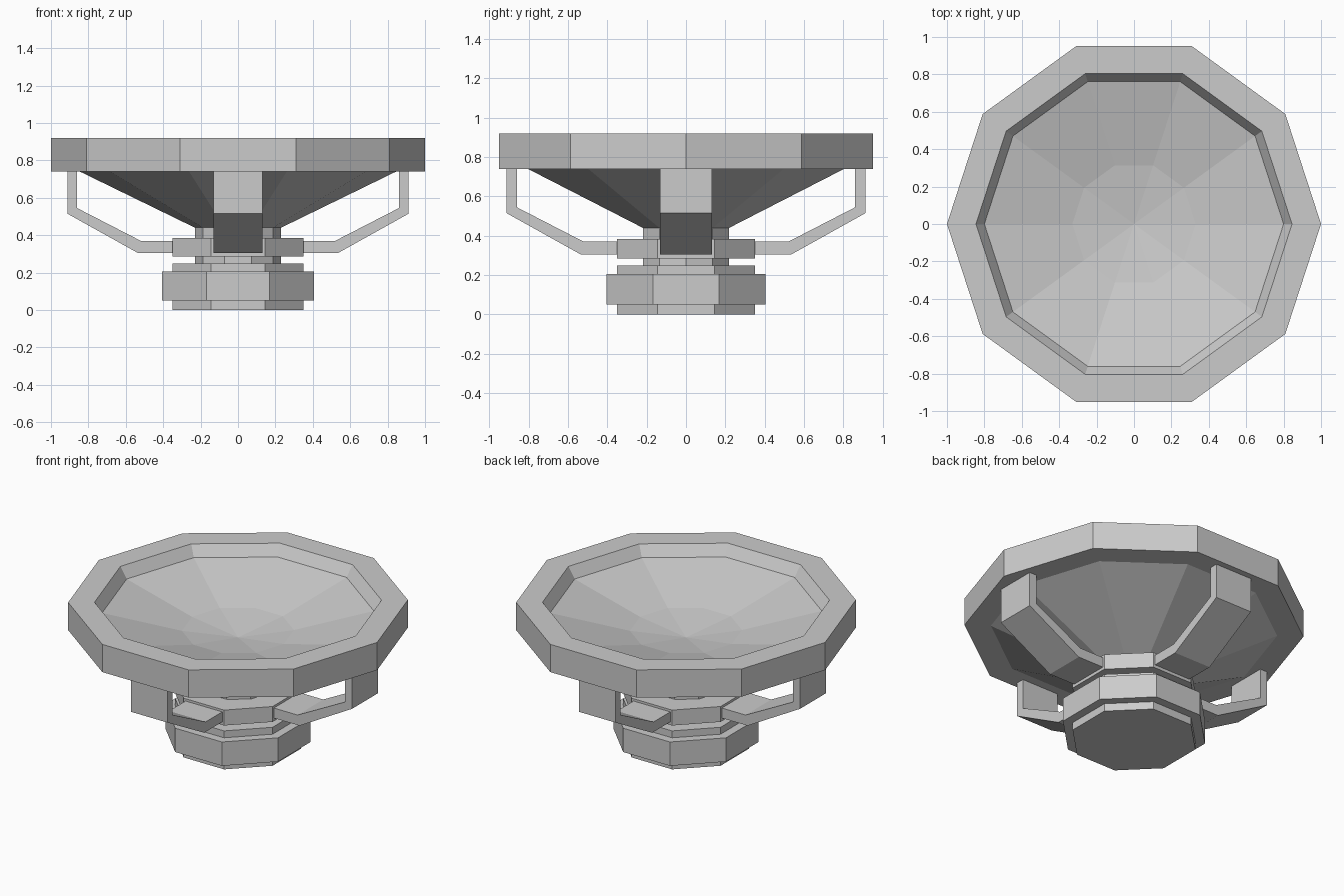
import bpy
import bmesh
from math import cos, sin, pi, tau

if "Cube" in bpy.data.objects:
    bpy.data.objects.remove(bpy.data.objects["Cube"], do_unlink=True)

grey = bpy.data.materials.new("light grey")
grey.use_nodes = True
grey.diffuse_color = (0.6, 0.6, 0.6, 1)
grey.node_tree.nodes["Principled BSDF"].inputs["Base Color"].default_value = (0.6, 0.6, 0.6, 1)


def finish(name, bm):
    bmesh.ops.recalc_face_normals(bm, faces=bm.faces)
    mesh = bpy.data.meshes.new(name)
    bm.to_mesh(mesh)
    bm.free()
    mesh.materials.append(grey)
    obj = bpy.data.objects.new(name, mesh)
    bpy.context.collection.objects.link(obj)
    return obj


def turned(name, profile, sides, turn=0.0):
    """Faceted solid from (radius, z) points; radius 0 makes a pole."""
    bm = bmesh.new()
    angles = [turn + tau * i / sides for i in range(sides)]
    rings = []
    for r, z in profile:
        if r == 0:
            rings.append([bm.verts.new((0, 0, z))] * sides)
        else:
            rings.append([bm.verts.new((r * cos(a), r * sin(a), z)) for a in angles])
    for low, high in zip(rings, rings[1:]):
        for i in range(sides):
            j = (i + 1) % sides
            corners = [low[i], low[j], high[j], high[i]]
            bm.faces.new(list(dict.fromkeys(corners)))
    return finish(name, bm)


def octagon_slab(name, apothem, bottom, top):
    r = apothem / cos(pi / 8)
    return turned(name, [(0, bottom), (r, bottom), (r, top), (0, top)], 8, pi / 8)


# Ten-sided dish with a thick rim and a shallow faceted bowl
turned("dish", [(0, 0.44), (0.23, 0.44), (0.845, 0.74), (1, 0.74), (1, 0.92),
                (0.845, 0.92), (0.8, 0.85), (0.33, 0.73), (0, 0.685)], 10)

# Stacked base, neck and hub
octagon_slab("base_foot", 0.35, 0, 0.05)
octagon_slab("base_block", 0.405, 0.05, 0.205)
octagon_slab("base_cap", 0.35, 0.205, 0.25)
octagon_slab("arm_hub", 0.35, 0.285, 0.385)
turned("neck", [(0, 0.24), (0.23, 0.24), (0.23, 0.45), (0, 0.45)], 10)

# Four bent support arms from the hub to the underside of the rim
arm_profile = [(0.33, 0.305), (0.535, 0.305), (0.912, 0.515), (0.912, 0.745),
               (0.86, 0.745), (0.86, 0.545), (0.52, 0.37), (0.33, 0.37)]
for k, side in enumerate(["left", "back", "right", "front"]):
    bm = bmesh.new()
    face = bm.faces.new([bm.verts.new((x, -0.132, z)) for x, z in arm_profile])
    extruded = bmesh.ops.extrude_face_region(bm, geom=[face])["geom"]
    moved = [v for v in extruded if isinstance(v, bmesh.types.BMVert)]
    bmesh.ops.translate(bm, verts=moved, vec=(0, 0.264, 0))
    arm = finish(side + "_arm", bm)
    arm.rotation_euler.z = k * pi / 2
